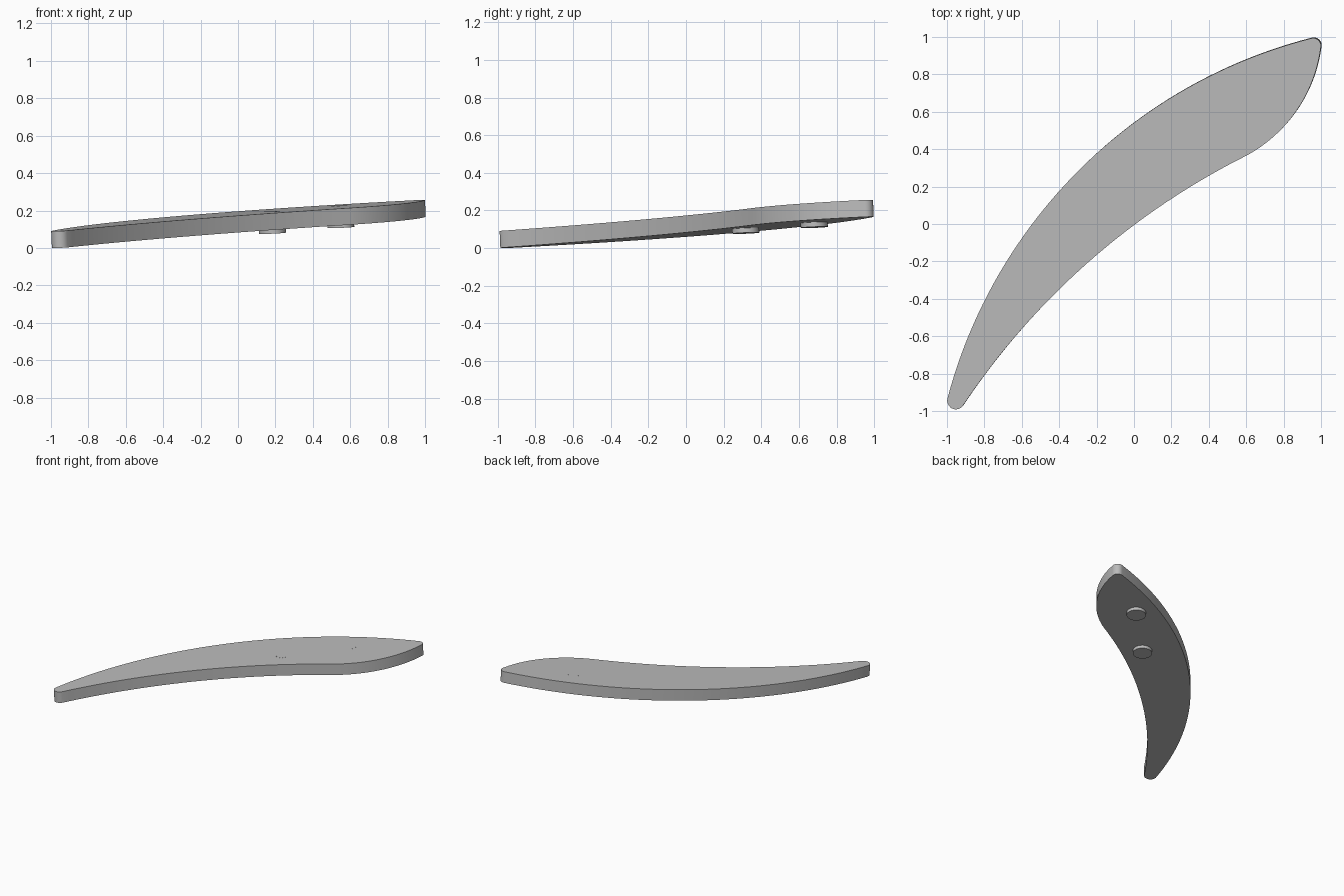
import bpy, bmesh, math
from mathutils import Vector, Matrix

cube = bpy.data.objects.get("Cube")
if cube:
    bpy.data.objects.remove(cube)

SLOPE, RISE, THICK = 0.0425, 0.173, 0.09
NORMAL = Vector((-SLOPE, -SLOPE, 1)).normalized()

grey = bpy.data.materials.new("plain grey")
grey.use_nodes = True
colour = (0.5, 0.5, 0.5, 1)
grey.diffuse_color = colour
grey.node_tree.nodes["Principled BSDF"].inputs["Base Color"].default_value = colour


def on_top(x, y):
    """Point of the sloping upper surface above x, y."""
    return Vector((x, y, RISE + SLOPE * (x + y)))


def arc(a, m, b, steps):
    """Circular arc from a through m towards b, leaving out b."""
    a, m, b = Vector(a), Vector(m), Vector(b)
    d = 2 * (a.x * (m.y - b.y) + m.x * (b.y - a.y) + b.x * (a.y - m.y))
    qa, qm, qb = a.dot(a), m.dot(m), b.dot(b)
    c = Vector(((qa * (m.y - b.y) + qm * (b.y - a.y) + qb * (a.y - m.y)) / d,
                (qa * (b.x - m.x) + qm * (a.x - b.x) + qb * (m.x - a.x)) / d))
    r = (a - c).length
    start = math.atan2(a.y - c.y, a.x - c.x)
    turn = math.atan2(b.y - c.y, b.x - c.x) - start
    turn = (turn + math.pi) % math.tau - math.pi
    return [(c.x + r * math.cos(start + turn * i / steps),
             c.y + r * math.sin(start + turn * i / steps)) for i in range(steps)]


def finish(bm, name):
    bmesh.ops.recalc_face_normals(bm, faces=bm.faces)
    mesh = bpy.data.meshes.new(name)
    bm.to_mesh(mesh)
    bm.free()
    mesh.materials.append(grey)
    ob = bpy.data.objects.new(name, mesh)
    bpy.context.collection.objects.link(ob)
    bpy.ops.object.select_all(action='DESELECT')
    ob.select_set(True)
    bpy.context.view_layer.objects.active = ob
    bpy.ops.object.shade_smooth_by_angle(angle=math.radians(35))


def disc(name, x, y, radius, low, high):
    """Cylinder square to the blade, between two heights from its top."""
    bm = bmesh.new()
    bmesh.ops.create_cone(bm, cap_ends=True, segments=32, radius1=radius,
                          radius2=radius, depth=high - low)
    tilt = Vector((0, 0, 1)).rotation_difference(NORMAL).to_matrix().to_4x4()
    middle = on_top(x, y) + NORMAL * (low + high) / 2
    bm.transform(Matrix.Translation(middle) @ tilt)
    finish(bm, name)


# Curved blade: outer edge, blunt tip, belly, inner edge, rounded tail
tail_out, tail_in = (-0.998, -0.935), (-0.915, -0.972)
tip_out, tip_in = (0.945, 0.992), (0.998, 0.94)
belly = (0.6, 0.365)
outline = (arc(tail_out, (-0.295, 0.287), tip_out, 48)
           + arc(tip_out, (0.985, 0.984), tip_in, 8)
           + arc(tip_in, (0.868, 0.604), belly, 24)
           + arc(belly, (-0.2, -0.166), tail_in, 40)
           + arc(tail_in, (-0.962, -0.99), tail_out, 10))
bm = bmesh.new()
top = bm.faces.new([bm.verts.new(on_top(x, y)) for x, y in outline])
lower = bmesh.ops.extrude_face_region(bm, geom=[top], use_keep_orig=True)["geom"]
bmesh.ops.translate(bm, vec=-NORMAL * THICK,
                    verts=[v for v in lower if isinstance(v, bmesh.types.BMVert)])
finish(bm, "blade")

# Two mounting pegs below, each with a stem flush with the top
for label, x, y in (("inner", 0.18, 0.313), ("outer", 0.545, 0.677)):
    disc(label + "_peg", x, y, 0.072, -THICK - 0.025, -THICK + 0.01)
    disc(label + "_stem", x, y, 0.045, -THICK, 0.0004)
